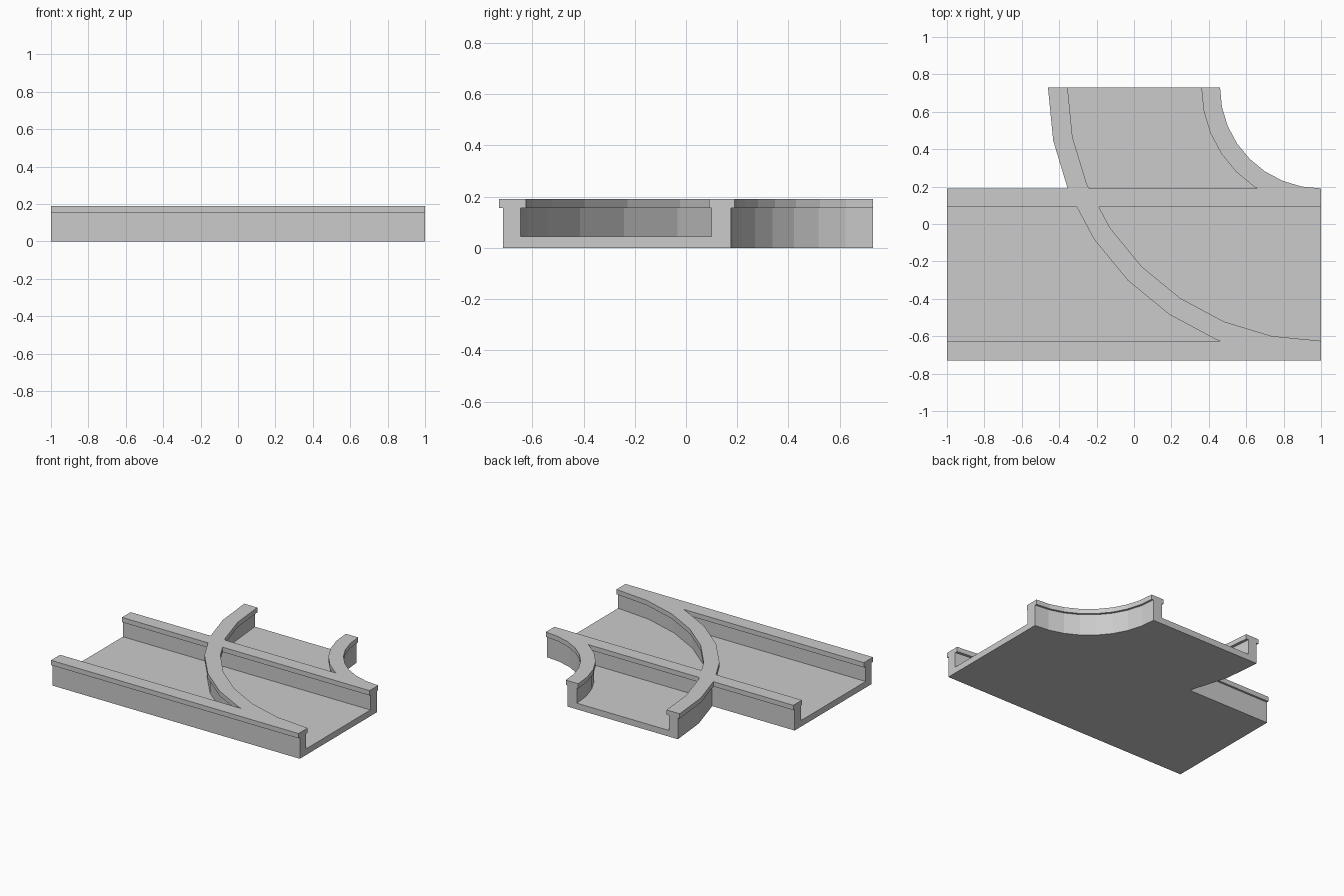
import bpy, bmesh
from math import cos, sin, pi

if "Cube" in bpy.data.objects:
    bpy.data.objects.remove(bpy.data.objects["Cube"])

# Lipped U-channel cross-section as (y, z)
PROFILE = [(-0.715, 0), (0.175, 0), (0.175, 0.155), (0.19, 0.155), (0.19, 0.19),
           (0.09, 0.19), (0.09, 0.155), (0.10, 0.155), (0.10, 0.045),
           (-0.645, 0.045), (-0.645, 0.155), (-0.625, 0.155), (-0.625, 0.19),
           (-0.73, 0.19), (-0.73, 0.155), (-0.715, 0.155)]


def sweep(name, sections):
    """Join consecutive closed sections into a capped solid."""
    bm = bmesh.new()
    rings = [[bm.verts.new(p) for p in s] for s in sections]
    n = len(rings[0])
    for a, b in zip(rings, rings[1:]):
        for i in range(n):
            j = (i + 1) % n
            bm.faces.new((a[i], a[j], b[j], b[i]))
    bm.faces.new(rings[0])
    bm.faces.new(rings[-1])
    bmesh.ops.recalc_face_normals(bm, faces=bm.faces)
    mesh = bpy.data.meshes.new(name)
    bm.to_mesh(mesh)
    bm.free()
    obj = bpy.data.objects.new(name, mesh)
    bpy.context.collection.objects.link(obj)
    return obj


# Straight channel
track = sweep("track_junction", [[(x, y, z) for y, z in PROFILE] for x in (-1, 1)])

# Quarter-turn channel in eight steps about the back right corner
CX, CY, STEPS = 1.0, 0.73, 8
arc = [i * pi / 2 / STEPS for i in range(STEPS + 1)]
branch = sweep("curved_branch", [[(CX - (CY - y) * sin(a), CY - (CY - y) * cos(a), z)
                                  for y, z in PROFILE] for a in arc])

# Merge both channels into one crossing
mod = track.modifiers.new("merge", 'BOOLEAN')
mod.operation = 'UNION'
mod.solver = 'EXACT'
mod.object = branch
bpy.context.view_layer.objects.active = track
bpy.ops.object.modifier_apply(modifier=mod.name)
bpy.data.objects.remove(branch)
